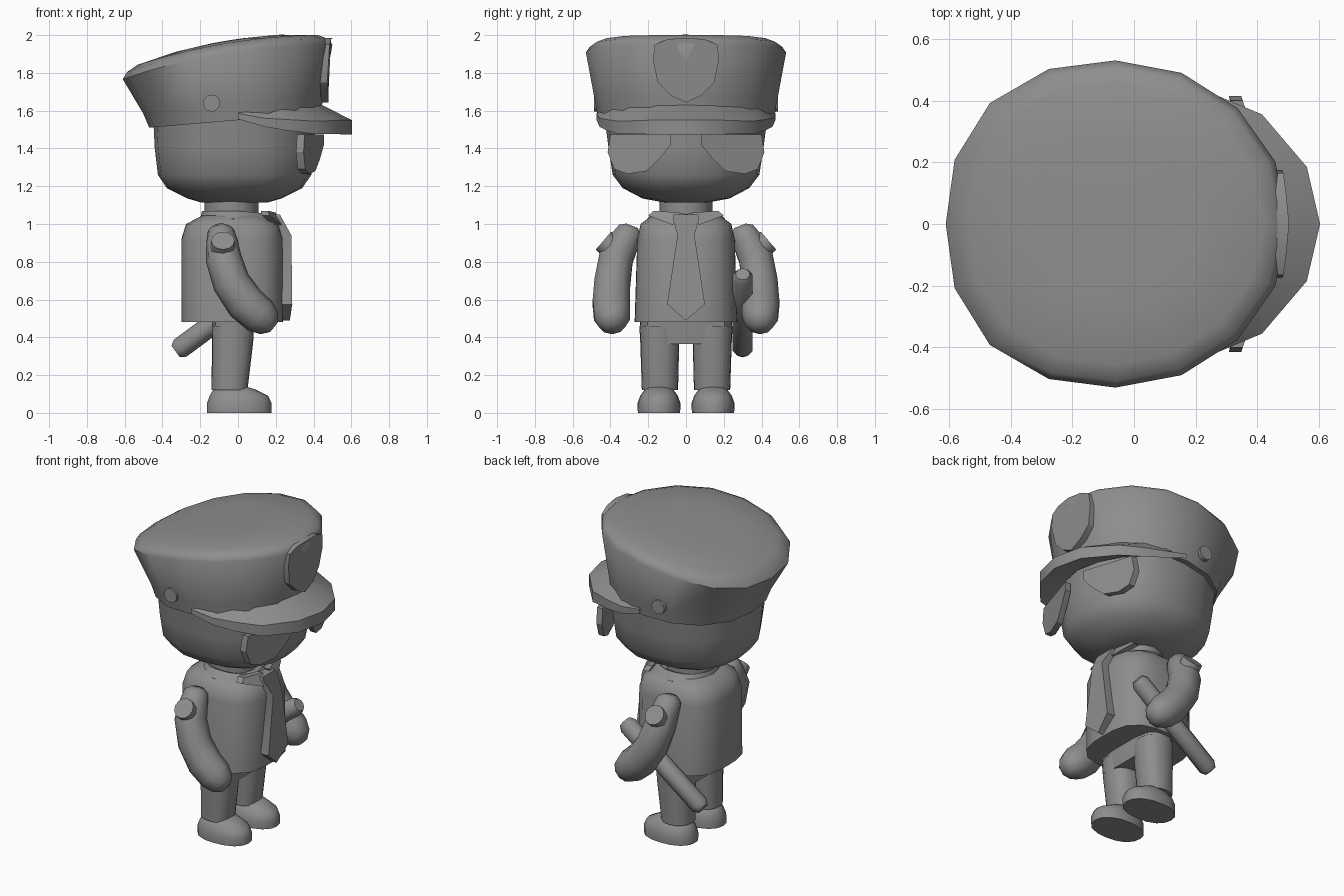
import bpy, bmesh, math
from mathutils import Vector

if "Cube" in bpy.data.objects:
    bpy.data.objects.remove(bpy.data.objects["Cube"])

grey = bpy.data.materials.new("plain_grey")
grey.diffuse_color = (0.27, 0.27, 0.27, 1)
grey.use_nodes = True
grey.node_tree.nodes["Principled BSDF"].inputs["Base Color"].default_value = grey.diffuse_color


def finish(name, bm, angle=42):
    bmesh.ops.recalc_face_normals(bm, faces=bm.faces)
    me = bpy.data.meshes.new(name)
    bm.to_mesh(me)
    bm.free()
    me.materials.append(grey)
    ob = bpy.data.objects.new(name, me)
    bpy.context.collection.objects.link(ob)
    bpy.ops.object.select_all(action='DESELECT')
    ob.select_set(True)
    bpy.context.view_layer.objects.active = ob
    bpy.ops.object.shade_smooth_by_angle(angle=math.radians(angle))
    return ob


def loft(name, rings, angle=42, closed=False):
    """Skin a list of equal-length point rings; cap the ends unless closed."""
    bm = bmesh.new()
    vs = [[bm.verts.new(p) for p in r] for r in rings]
    n = len(vs[0])
    pairs = list(zip(vs, vs[1:])) + ([(vs[-1], vs[0])] if closed else [])
    for a, b in pairs:
        for i in range(n):
            j = (i + 1) % n
            bm.faces.new((a[i], a[j], b[j], b[i]))
    if not closed:
        bm.faces.new(vs[0])
        bm.faces.new(vs[-1])
    return finish(name, bm, angle)


def oval(cx, cy, z, back, front, b, n=2.0, nf=None, count=16):
    """Rounded outline with separate back and front reach; z may depend on x."""
    pts = []
    for i in range(count):
        t = 2 * math.pi * i / count
        c, s = math.cos(t), math.sin(t)
        e = (nf or n) if c > 0 else n
        r = (abs(c) ** e + abs(s) ** e) ** (-1 / e)
        x = cx + r * c * (front if c > 0 else back)
        pts.append((x, cy + r * s * b, z(x) if callable(z) else z))
    return pts


def tube(name, pts, radii, sides=10, angle=50):
    """Round tube along a path with a radius at each point."""
    pts = [Vector(p) for p in pts]
    rings = []
    for i, p in enumerate(pts):
        d = (pts[min(i + 1, len(pts) - 1)] - pts[max(i - 1, 0)]).normalized()
        u = d.cross(Vector((0, 1, 0)))
        u = (u if u.length > 0.1 else d.cross(Vector((1, 0, 0)))).normalized()
        v = d.cross(u)
        rings.append([p + radii[i] * (u * math.cos(a) + v * math.sin(a))
                      for a in (2 * math.pi * k / sides for k in range(sides))])
    return loft(name, rings, angle)


def plate(name, yz, xfun, depth):
    """Outline seen from the front, laid on x = xfun(y, z), thickened backwards."""
    front = [(xfun(y, z), y, z) for y, z in yz]
    back = [(x - depth, y, z) for x, y, z in front]
    return loft(name, [back, front], 30)


# Cap: leaning crown flaring from the band to the rim, with a domed top
def rim_z(x):
    t = (x + 0.6) / 1.1
    return 1.77 + 0.38 * t - 0.2 * t * t


def band_z(x):
    return 1.55 + 0.085 * x


def crown(k, lift):
    return oval(-0.06, 0, lambda x: rim_z(x) + lift, .55 * k, .56 * k, .53 * k, 2.3, 2.0)


loft("cap", [oval(-0.02, 0, band_z, .45, .46, .465, 2.2, 2.0),
             oval(-0.025, 0, lambda x: band_z(x) + .08, .478, .475, .478, 2.2, 2.0),
             crown(1, 0), crown(.96, .03), crown(.86, .05), crown(.5, .06), crown(.15, .062)], 50)

# Brim: curved wedge wrapping the front of the cap
outer = [(0.0, .475), (.14, .458), (.26, .42), (.415, .355), (.56, .185), (.603, 0)]
drop = [1.555, 1.515, 1.495, 1.476, 1.475, 1.475]
thick = [.03, .045, .058, .068, .075, .075]
inner = [(0.0, .44), (.12, .425), (.22, .38), (.32, .29), (.40, .15), (.43, 0)]
inner_top = [1.60, 1.61, 1.62, 1.628, 1.635, 1.637]
sections = []
for s in (1, -1):
    part = [[(ix, s * iy, it), (ox, s * oy, d + h), (ox, s * oy, d), (ix, s * iy, d + .05)]
            for (ox, oy), d, h, (ix, iy), it in zip(outer, drop, thick, inner, inner_top)]
    sections += part if s == 1 else part[-2::-1]
loft("cap_brim", sections, 35)

# Cap badge: curved shield
half = [(0, 1.985), (.1, 1.978), (.165, 1.95), (.175, 1.87), (.15, 1.75), (.08, 1.68), (0, 1.643)]
shield = half + [(-y, z) for y, z in half[-2:0:-1]]
plate("cap_badge", shield,
      lambda y, z: .478 + .042 * min(1, (z - 1.64) / .2) - 1.3 * y * y - max(0, z - 1.95) * .5, .05)

# Head: rounded block narrowing to the chin
loft("head", [oval(-.02, 0, z, a * .99, a, b, 2.5)
              for z, a, b in ((1.115, .18, .12), (1.135, .25, .23), (1.19, .36, .335), (1.26, .408, .388),
                              (1.4, .425, .41), (1.60, .435, .435))], 60)

# Neck, torso and hips
loft("neck", [oval(-.035, 0, z, .143, .143, .14) for z in (.98, 1.16)])
loft("torso", [oval(-.03, 0, z, a, a * .99, b, 3.2, count=20)
               for z, a, b in ((.48, .27, .272), (.92, .27, .258), (1.0, .245, .24), (1.045, .16, .18))], 50)
loft("hips", [oval(-.025, 0, z, .113, f, b, 4) for z, f, b in ((.365, .10, .235), (.5, .112, .245))])

# Collar: sloping band around the neck with two front points
def collar_z(x):
    return 1.05 - .1 * max(0, x)


loft("collar", [oval(-.03, 0, lambda x: collar_z(x) + .015, .15, .18, .15),
                oval(-.03, 0, lambda x: collar_z(x) + .02, .16, .19, .165),
                oval(-.03, 0, lambda x: collar_z(x) - .02, .17, .25, .205),
                oval(-.03, 0, lambda x: collar_z(x) - .045, .16, .24, .195)], 35, True)
for s in (1, -1):
    plate("collar_point", [(s * y, z) for y, z in ((.03, 1.06), (.17, 1.07), (.2, 1.045), (.07, .995))],
          lambda y, z: .25 - (z - .99) * .6 - abs(y) * .25, .04)

# Tie: knot and blade in one outline
tie_half = [(.065, 1.05), (.07, 1.03), (.045, .94), (.1, .575)]
plate("tie", tie_half + [(0, .49)] + [(-y, z) for y, z in tie_half[::-1]],
      lambda y, z: .288 - max(0, z - .93) * .55 - max(0, .58 - z) * .15, .055)

for s in (1, -1):
    # Sunglass lens
    lens = [(.40, 1.475), (.08, 1.475), (.08, 1.42), (.14, 1.345), (.21, 1.28),
            (.31, 1.265), (.38, 1.29), (.415, 1.38)]
    plate("lens", [(s * y, z) for y, z in lens],
          lambda y, z: .455 - .03 * max(0, 1.4 - z) - .32 * max(0, abs(y) - .08), .04)

    # Cap button
    tube("cap_button", [(-.14, s * .44, 1.64), (-.14, s * .487, 1.64)], [.045, .045], 12)

    # Arm: bent tube with rounded shoulder and hand
    arm = [(-.09, .285, .99), (-.09, .295, .965), (-.085, .325, .91), (-.077, .37, .82), (-.035, .39, .69),
           (.04, .395, .58), (.115, .392, .515), (.165, .39, .475), (.19, .388, .455)]
    tube("arm", [(x, s * y, z) for x, y, z in arm],
         [.035, .07, .083, .095, .1, .104, .1, .075, .035])

    # Shoulder patch
    tube("shoulder_patch", [(-.08, s * .40, .88), (-.08, s * .437, .912)], [.066, .062], 12, 40)

    # Leg and shoe
    loft("leg", [oval(-.04, s * .138, .12, .1, .09, .096, 2.4),
                 oval(-.035, s * .139, .37, .103, .115, .103, 2.6),
                 oval(-.03, s * .139, .46, .107, .115, .108, 2.6)], 50)
    loft("shoe", [oval(.0, s * .143, z, a, f, b, 2.3)
                  for z, a, f, b in ((0, .165, .178, .112), (.05, .165, .178, .114), (.09, .15, .16, .1),
                                     (.125, .13, .09, .075), (.14, .1, .04, .045))], 50)

# Baton: slanted rod held in one hand
a, b = Vector((-.33, .3, .325)), Vector((.225, .3, .735))
d = (b - a).normalized()
tube("baton", [a, a + d * .03, b - d * .03, b], [.038, .056, .056, .038], 10, 55)
